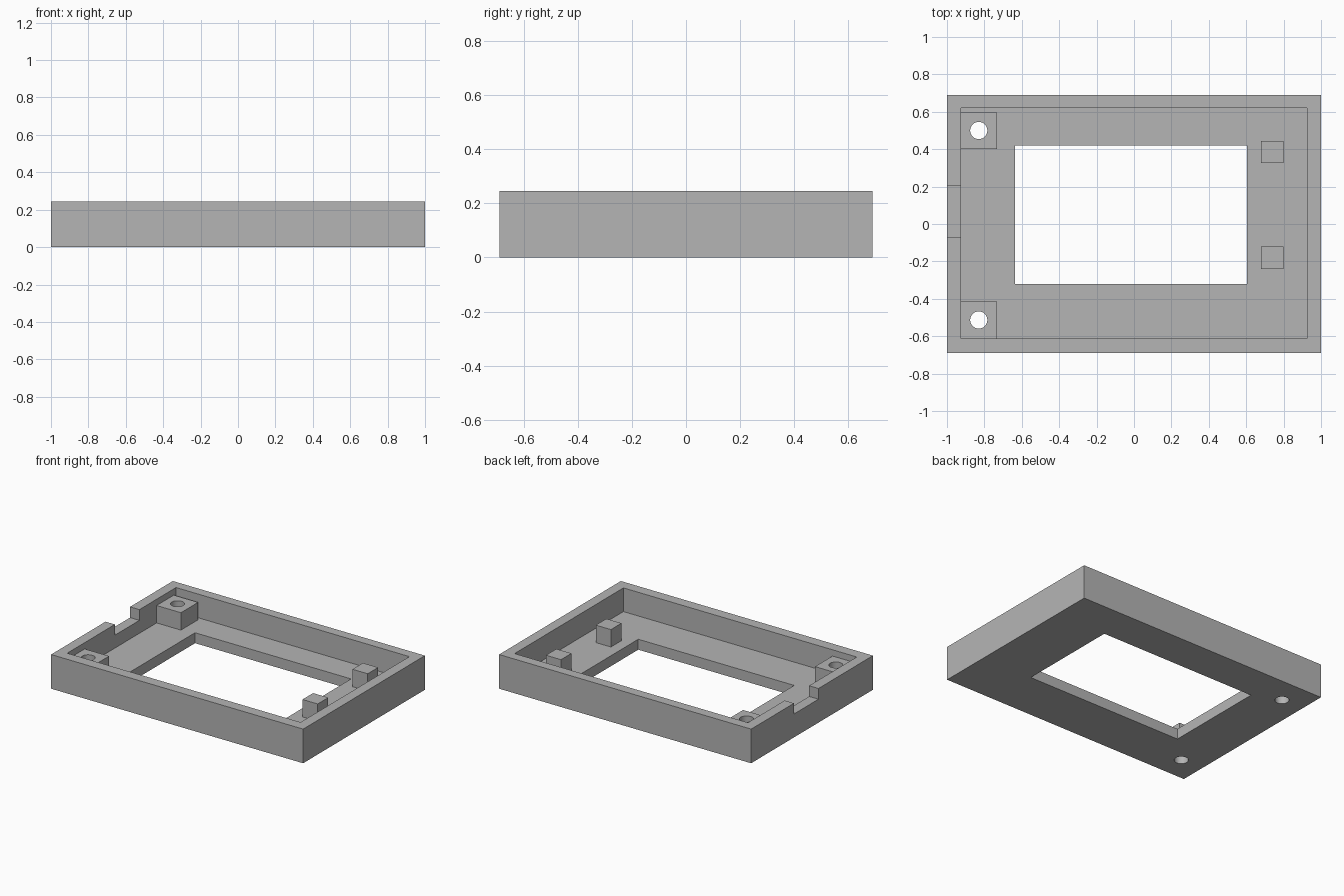
import bpy
import bmesh
import math

cube = bpy.data.objects.get("Cube")
if cube:
    bpy.data.objects.remove(cube, do_unlink=True)

grey = bpy.data.materials.new("plain grey")
grey.use_nodes = True
colour = (0.46, 0.46, 0.46, 1)
grey.diffuse_color = colour
grey.node_tree.nodes["Principled BSDF"].inputs["Base Color"].default_value = colour

FLOOR, RIM, POST_TOP = 0.075, 0.245, 0.20


def add_object(name, bm):
    mesh = bpy.data.meshes.new(name)
    bm.to_mesh(mesh)
    bm.free()
    mesh.materials.append(grey)
    obj = bpy.data.objects.new(name, mesh)
    bpy.context.collection.objects.link(obj)
    return obj


def box(name, x, y, z):
    """Box between the given (low, high) limits on each axis."""
    bm = bmesh.new()
    bmesh.ops.create_cube(bm, size=1)
    for v in bm.verts:
        v.co = [lim[0] if c < 0 else lim[1] for c, lim in zip(v.co, (x, y, z))]
    return add_object(name, bm)


def drill(x, y):
    bm = bmesh.new()
    bmesh.ops.create_cone(bm, cap_ends=True, segments=32,
                          radius1=0.046, radius2=0.046, depth=1)
    bmesh.ops.translate(bm, verts=bm.verts, vec=(x, y, 0))
    return add_object("drill_cutter", bm)


def cut(target, cutters):
    """Subtract the cutters, apply, then discard them."""
    bpy.context.view_layer.objects.active = target
    for cutter in cutters:
        cutter.hide_render = True
        mod = target.modifiers.new("cut", 'BOOLEAN')
        mod.operation = 'DIFFERENCE'
        mod.solver = 'EXACT'
        mod.object = cutter
        bpy.ops.object.modifier_apply(modifier=mod.name)
        bpy.data.objects.remove(cutter, do_unlink=True)


def smooth_holes(obj):
    bpy.ops.object.select_all(action='DESELECT')
    obj.select_set(True)
    bpy.context.view_layer.objects.active = obj
    bpy.ops.object.shade_smooth_by_angle(angle=math.radians(30))


# Screw posts and their through holes
hole_x = -0.83
screw_posts = {"back": ((0.40, 0.595), 0.50), "front": ((-0.613, -0.415), -0.513)}

# Tray with pocket, window, side notch and holes
tray = box("tray", (-1, 1), (-0.69, 0.69), (0, RIM))
cut(tray, [
    box("pocket_cutter", (-0.926, 0.926), (-0.613, 0.62), (FLOOR, 1)),
    box("window_cutter", (-0.635, 0.603), (-0.32, 0.42), (-1, 1)),
    box("notch_cutter", (-1.5, -0.8), (-0.073, 0.205), (RIM - 0.077, 1)),
    *[drill(hole_x, hole_y) for _, hole_y in screw_posts.values()],
])
smooth_holes(tray)

for side, (span, hole_y) in screw_posts.items():
    post = box(side + "_screw_post", (-0.926, -0.733), span, (FLOOR, POST_TOP))
    cut(post, [drill(hole_x, hole_y)])
    smooth_holes(post)

# Small support pegs on the opposite side
for side, span in (("back", (0.327, 0.445)), ("front", (-0.24, -0.12))):
    box(side + "_support_peg", (0.68, 0.80), span, (FLOOR, POST_TOP))
